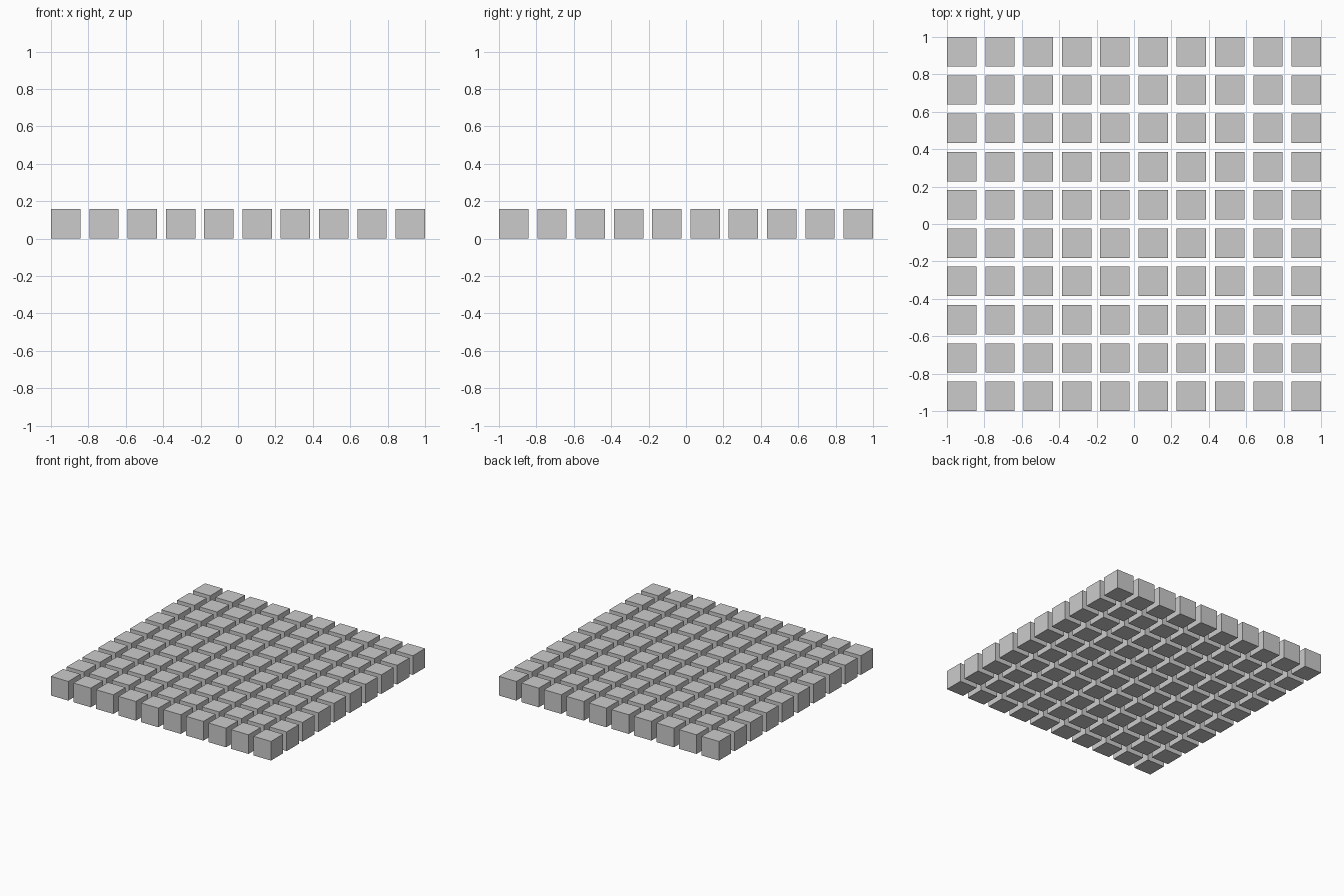
import bpy

if "Cube" in bpy.data.objects:
    bpy.data.objects.remove(bpy.data.objects["Cube"])

COUNT = 10
SIZE = 2 / 12.7        # cube edge; gaps are 0.3 of an edge
PITCH = 1.3 * SIZE

# One cube, standing on the ground, at the front left corner of the grid
start = -1 + SIZE / 2
bpy.ops.mesh.primitive_cube_add(size=SIZE, location=(start, start, SIZE / 2))
first = bpy.context.object
first.name = first.data.name = "cube_0_0"

# Remaining cubes of the square grid share the same mesh
for row in range(COUNT):
    for col in range(COUNT):
        if row == col == 0:
            continue
        cube = bpy.data.objects.new(f"cube_{row}_{col}", first.data)
        cube.location = (start + col * PITCH, start + row * PITCH, SIZE / 2)
        bpy.context.collection.objects.link(cube)
